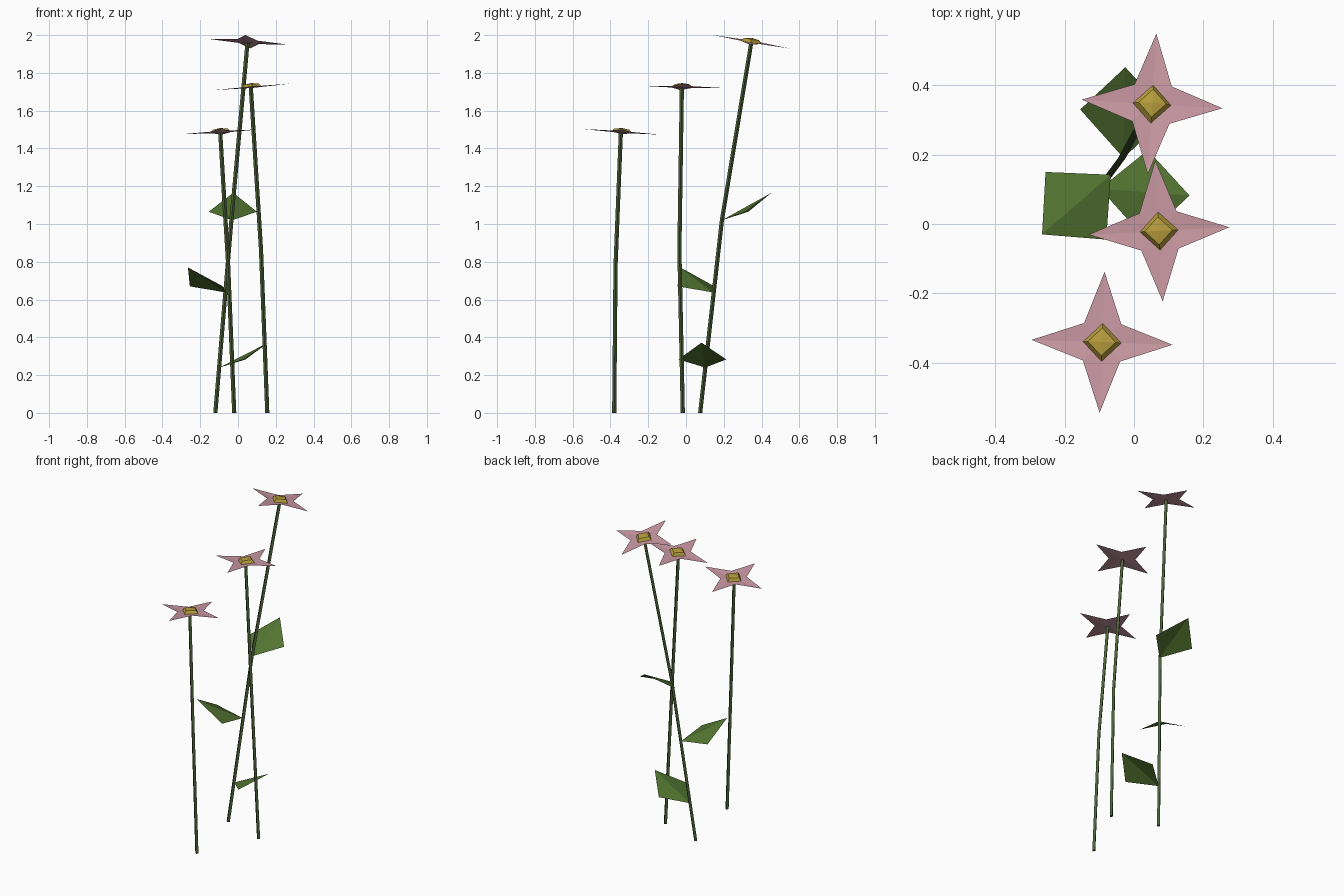
import bpy, math

if "Cube" in bpy.data.objects:
    bpy.data.objects.remove(bpy.data.objects["Cube"])


def material(name, rgb):
    m = bpy.data.materials.new(name)
    m.diffuse_color = (*rgb, 1)
    m.use_nodes = True
    m.node_tree.nodes["Principled BSDF"].inputs["Base Color"].default_value = m.diffuse_color
    return m


STEM = material("stem green", (0.075, 0.12, 0.04))
LEAF = material("leaf green", (0.085, 0.175, 0.03))
PINK = material("petal pink", (0.58, 0.31, 0.36))
GOLD = material("centre gold", (0.46, 0.33, 0.045))


def build(name, verts, faces, mat):
    me = bpy.data.meshes.new(name)
    me.from_pydata(verts, [], faces)
    me.materials.append(mat)
    ob = bpy.data.objects.new(name, me)
    bpy.context.collection.objects.link(ob)
    return ob


def stem(name, path, r=0.011):
    # four-sided tube through the path points
    verts, faces = [], []
    for x, y, z in path:
        for k in range(4):
            a = k * math.pi / 2
            verts.append((x + r * math.cos(a), y + r * math.sin(a), z))
    for i in range(len(path) - 1):
        for k in range(4):
            a, b = i * 4 + k, i * 4 + (k + 1) % 4
            faces.append((a, b, b + 4, a + 4))
    n = len(verts)
    faces += [(3, 2, 1, 0), (n - 4, n - 3, n - 2, n - 1)]
    build(name, verts, faces, STEM)


def flower(name, centre, slope, turn):
    # points are placed on a plane tilted by the slope
    def place(r, deg, h=0.0):
        a = math.radians(deg + turn)
        x, y = r * math.cos(a), r * math.sin(a)
        return (centre[0] + x - slope[0] * h, centre[1] + y - slope[1] * h,
                centre[2] + slope[0] * x + slope[1] * y + h)

    # four-pointed star of petals, slightly cupped
    star = [place(0, 0, -0.006)]
    for k in range(4):
        star += [place(0.203, 90 * k), place(0.076, 90 * k + 45)]
    faces = [(0, 1 + i, 1 + (i + 1) % 8) for i in range(8)]
    build(name + "_petals", star, faces, PINK)

    # low faceted centre
    rings = [place(r, 90 * k, h) for r, h in ((0.055, -0.003), (0.04, 0.014))
             for k in range(4)]
    faces = [(k, (k + 1) % 4, 4 + (k + 1) % 4, 4 + k) for k in range(4)]
    faces += [(4 + k, 4 + (k + 1) % 4, 8) for k in range(4)]
    build(name + "_centre", rings + [place(0, 0, 0.02)], faces, GOLD)


def leaf(name, base, right, tip, left):
    # diamond folded along its midrib
    build(name, [base, right, tip, left], [(0, 1, 2), (0, 2, 3)], LEAF)


# stems
stem("tall_stem", [(-0.12, 0.075, 0), (-0.035, 0.19, 1.02), (0.05, 0.345, 1.957)])
stem("middle_stem", [(0.155, -0.017, 0), (0.122, -0.035, 0.86), (0.068, -0.022, 1.72)])
stem("short_stem", [(-0.02, -0.38, 0), (-0.052, -0.373, 0.78), (-0.094, -0.345, 1.482)])

# flowers
flower("tall_flower", (0.052, 0.346, 1.965), (-0.08, -0.17), -3.5)
flower("middle_flower", (0.072, -0.02, 1.726), (0.085, -0.02), 3)
flower("short_flower", (-0.092, -0.341, 1.488), (0.06, -0.075), -2)

# leaves on the tall stem
leaf("upper_leaf", (-0.03, 0.19, 1.02), (0.1, 0.315, 1.065),
     (-0.025, 0.452, 1.165), (-0.155, 0.33, 1.065))
leaf("middle_leaf", (-0.067, 0.142, 0.638), (-0.255, 0.15, 0.67),
     (-0.265, -0.03, 0.77), (-0.08, -0.045, 0.67))
leaf("lower_leaf", (-0.098, 0.102, 0.24), (0.03, -0.04, 0.283),
     (0.16, 0.082, 0.372), (0.04, 0.213, 0.283))
